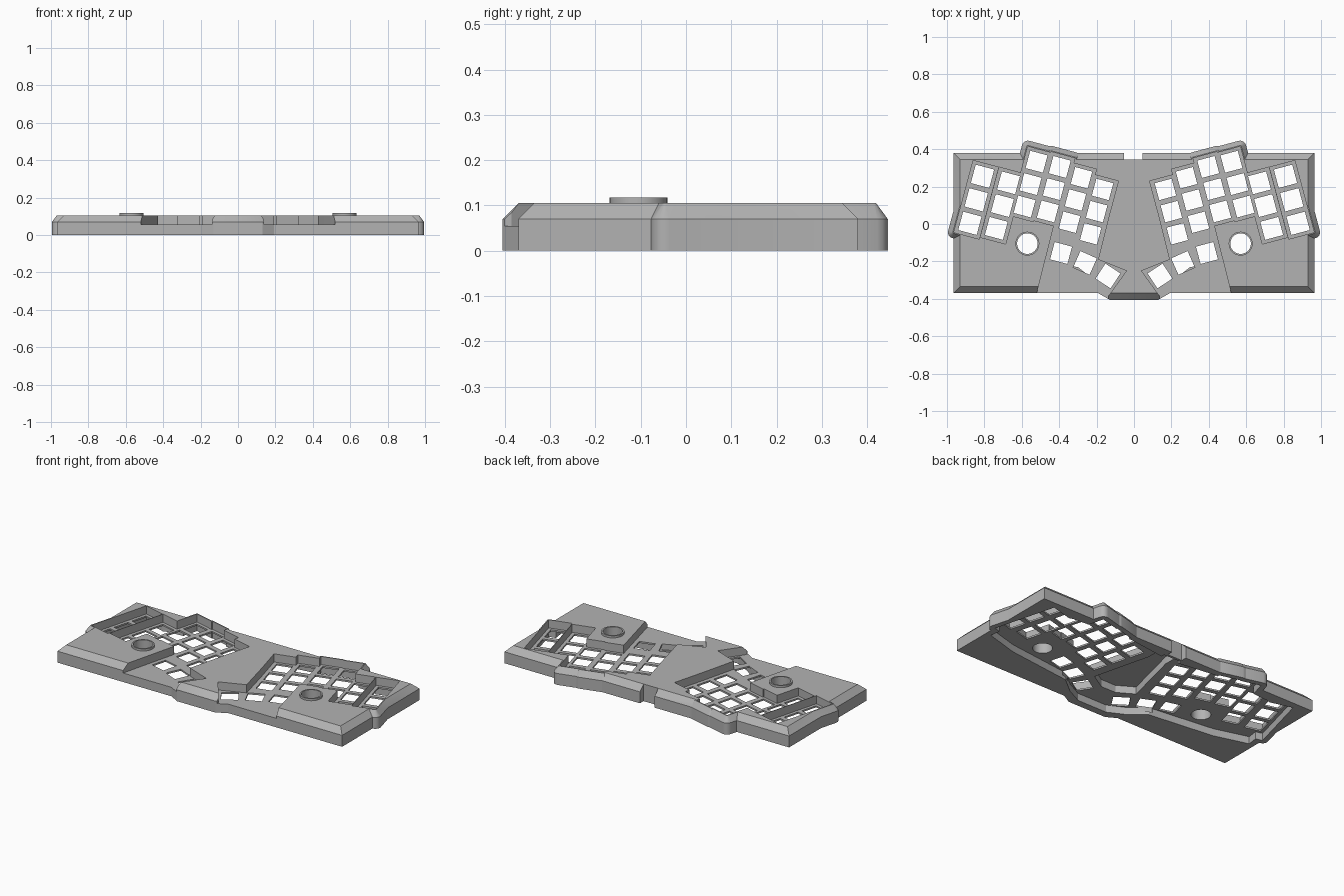
import bpy, bmesh, math
from mathutils import Vector

if "Cube" in bpy.data.objects:
    bpy.data.objects.remove(bpy.data.objects["Cube"])

TOP, EDGE, PLATE, UNDER = 0.105, 0.07, 0.055, 0.045
CHAMFER, TILT = 0.035, math.radians(15)

grey = bpy.data.materials.new("case grey")
grey.use_nodes = True
grey.diffuse_color = (0.45, 0.45, 0.45, 1)
grey.node_tree.nodes["Principled BSDF"].inputs["Base Color"].default_value = (0.45, 0.45, 0.45, 1)


def loft(name, layers):
    """Solid through a stack of (points, z) outlines."""
    bm = bmesh.new()
    rings = [[bm.verts.new((x, y, z)) for x, y in pts] for pts, z in layers]
    n = len(rings[0])
    bm.faces.new(rings[0])
    bm.faces.new(rings[-1])
    for a, b in zip(rings, rings[1:]):
        for i in range(n):
            j = (i + 1) % n
            bm.faces.new((a[i], a[j], b[j], b[i]))
    bmesh.ops.recalc_face_normals(bm, faces=bm.faces)
    mesh = bpy.data.meshes.new(name)
    bm.to_mesh(mesh)
    bm.free()
    obj = bpy.data.objects.new(name, mesh)
    bpy.context.collection.objects.link(obj)
    return obj


def prism(pts, z0, z1):
    return loft("cutter", [(pts, z0), (pts, z1)])


def rect(cx, cy, hw, hh, turn, side=1, r=0.0):
    """Turned rectangle; r grows it outward with rounded corners."""
    pts = []
    for k, (sx, sy) in enumerate([(1, 1), (-1, 1), (-1, -1), (1, -1)]):
        for i in range(5 if r else 1):
            a = math.radians(90 * k + 22.5 * i)
            u, v = sx * hw + r * math.cos(a), sy * hh + r * math.sin(a)
            pts.append((side * (cx + u * math.cos(turn) - v * math.sin(turn)),
                        cy + u * math.sin(turn) + v * math.cos(turn)))
    return pts


def circle(cx, cy, r, n=32):
    return [(cx + r * math.cos(math.tau * i / n), cy + r * math.sin(math.tau * i / n)) for i in range(n)]


def mirrored(pts, side):
    return [(side * x, y) for x, y in pts]


def combine(target, tool, operation):
    mod = target.modifiers.new("combine", 'BOOLEAN')
    mod.operation, mod.solver, mod.object = operation, 'MANIFOLD', tool
    bpy.context.view_layer.objects.active = target
    bpy.ops.object.modifier_apply(modifier=mod.name)
    bpy.data.objects.remove(tool)


# Key columns: back key x, y, spacing, hole size, half width
columns = [(0.168, 0.185, 0.123, 0.094, 0.07), (0.281, 0.247, 0.123, 0.094, 0.066),
           (0.397, 0.305, 0.123, 0.096, 0.066), (0.521, 0.333, 0.124, 0.096, 0.066),
           (0.671, 0.22, 0.126, 0.1, 0.07), (0.81, 0.255, 0.13, 0.102, 0.07)]
thumbs = [(0.39, -0.155, 15), (0.262, -0.208, 24), (0.139, -0.278, 33)]
thumb_well = [(0.087, 0.23), (0.192, -0.19), (0.04, -0.25), (0.137, -0.385), (0.14, -0.45),
              (0.54, -0.45), (0.43, -0.015), (0.4, 0.15)]
cavity = [(0, 0.3), (0, -0.36), (0.1, -0.36), (0.2, -0.31), (0.3, -0.23), (0.72, -0.18),
          (0.93, -0.12), (0.88, 0.25), (0.7, 0.31), (0.3, 0.34)]
ball = (0.57, -0.105)


def key_at(col, row):
    x, y, step = col[:3]
    return x + row * step * math.sin(TILT), y - row * step * math.cos(TILT)


def column_rect(col, side, r=0.0):
    cx, cy = key_at(col, 1)
    return rect(cx, cy, col[4], col[2] + col[3] / 2 + 0.018, TILT, side, r)


# Main chamfered case
outer = rect(0, 0.005, 0.965, 0.375, 0)
inner = rect(0, 0.005, 0.965 - CHAMFER, 0.375 - CHAMFER, 0)
case = loft("keyboard_case", [(outer, 0), (outer, EDGE), (inner, TOP)])

# Bulge at the middle of the front
half = [(0.24, -0.25), (0.2, -0.365), (0.13, -0.405)]
low = half + mirrored(half[::-1], -1)
high = [(x * 0.95, y + CHAMFER) for x, y in low]
combine(case, loft("front_bulge", [(low, 0), (low, EDGE), (high, TOP)]), 'UNION')

# Rounded bulges around the columns that overhang the case
for side in (1, -1):
    for col in (columns[2], columns[3], columns[5]):
        wide, narrow = column_rect(col, side, 0.032), column_rect(col, side, 0.006)
        combine(case, loft("bulge", [(wide, 0), (wide, EDGE), (narrow, TOP)]), 'UNION')
    # Raised ring on the palm panel
    combine(case, prism(circle(side * ball[0], ball[1], 0.064), 0.02, 0.118), 'UNION')

for side in (1, -1):
    # Key wells above and hollow below the switch plate
    combine(case, prism(mirrored(thumb_well, side), PLATE, 0.2), 'DIFFERENCE')
    combine(case, prism([(x * side - side * 0.001 * (x == 0), y) for x, y in cavity], -0.1, UNDER),
            'DIFFERENCE')
    for col in columns:
        combine(case, prism(column_rect(col, side), PLATE, 0.2), 'DIFFERENCE')
        combine(case, prism(column_rect(col, side), -0.1, UNDER), 'DIFFERENCE')
    # Switch holes
    for col in columns:
        for row in range(3):
            hole = rect(*key_at(col, row), col[3] / 2, col[3] / 2, TILT, side)
            combine(case, prism(hole, 0.02, 0.08), 'DIFFERENCE')
    for x, y, turn in thumbs:
        hole = rect(x, y, 0.048, 0.048, math.radians(turn), side)
        combine(case, prism(hole, 0.02, 0.08), 'DIFFERENCE')
    # Round opening through the ring
    combine(case, prism(circle(side * ball[0], ball[1], 0.055), -0.1, 0.2), 'DIFFERENCE')

# Deeper pocket under the centre and cable notch at the back
half = [(0.06, 0.33), (0.06, 0.2), (0.15, -0.16), (0.05, -0.22)]
combine(case, prism(half + mirrored(half[::-1], -1), -0.1, 0.09), 'DIFFERENCE')
combine(case, prism(rect(-0.004, 0.4, 0.05, 0.055, 0), -0.1, 0.2), 'DIFFERENCE')

case.data.materials.clear()
case.data.materials.append(grey)
bpy.ops.object.select_all(action='DESELECT')
case.select_set(True)
bpy.context.view_layer.objects.active = case
bpy.ops.object.shade_smooth_by_angle(angle=math.radians(25))
